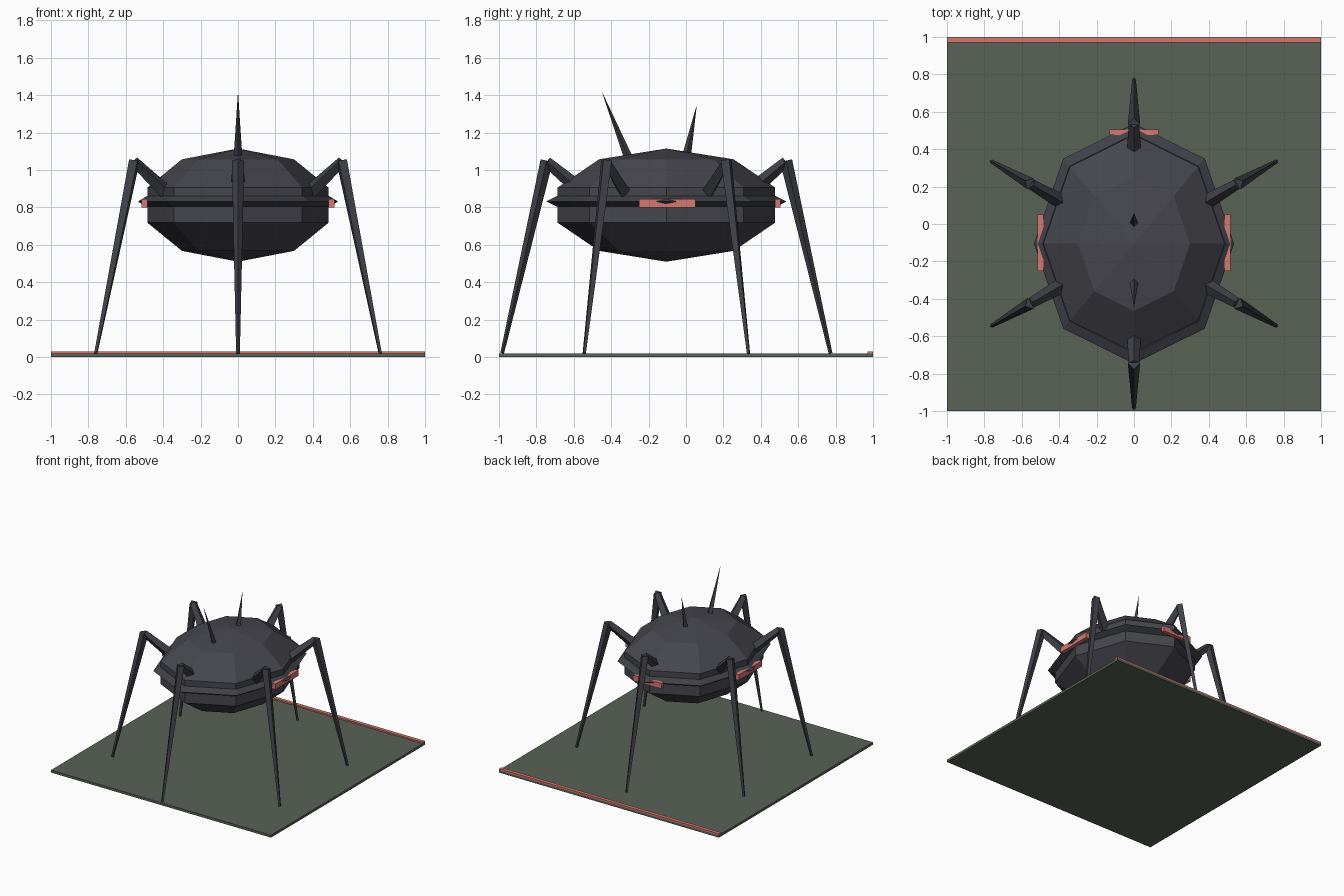
import bpy, bmesh, math
from mathutils import Vector, Matrix

if "Cube" in bpy.data.objects:
    bpy.data.objects.remove(bpy.data.objects["Cube"])


def material(name, rgb):
    m = bpy.data.materials.new(name)
    m.diffuse_color = (*rgb, 1)
    m.use_nodes = True
    m.node_tree.nodes["Principled BSDF"].inputs["Base Color"].default_value = m.diffuse_color
    return m


SHELL = material("charcoal shell", (0.061, 0.061, 0.076))
LIMB = material("dark limb", (0.052, 0.053, 0.066))
RED = material("salmon red", (0.66, 0.19, 0.16))
GREEN = material("moss green", (0.100, 0.122, 0.094))
CY = -0.105  # body centre along y


def finish(name, bm, mat):
    bmesh.ops.recalc_face_normals(bm, faces=bm.faces)
    me = bpy.data.meshes.new(name)
    bm.to_mesh(me)
    bm.free()
    me.materials.append(mat)
    ob = bpy.data.objects.new(name, me)
    bpy.context.collection.objects.link(ob)
    return ob


def box(name, centre, size, mat):
    bm = bmesh.new()
    bmesh.ops.create_cube(bm, size=1,
                          matrix=Matrix.Translation(centre) @ Matrix.Diagonal((*size, 1)))
    return finish(name, bm, mat)


def add_cone(bm, a, b, r1, r2):
    """Four-sided tapered bar from a to b, ridges facing up and sideways."""
    a, b = Vector(a), Vector(b)
    d = b - a
    rot = d.to_track_quat('Z', 'Y').to_matrix().to_4x4()
    bmesh.ops.create_cone(bm, cap_ends=True, segments=4, radius1=r1, radius2=r2,
                          depth=d.length, matrix=Matrix.Translation((a + b) / 2) @ rot)


# Ground plate and its marker strip along the back edge
box("ground_plate", (0, 0, 0.01), (2, 2, 0.02), GREEN)
box("back_edge_strip", (0, 0.985, 0.024), (2, 0.03, 0.014), RED)

# Faceted body shell
bm = bmesh.new()
bmesh.ops.create_uvsphere(bm, u_segments=8, v_segments=5, radius=1,
                          matrix=Matrix.Translation((0, CY, 0.8125))
                          @ Matrix.Diagonal((0.51, 0.612, 0.3025, 1)))
finish("body_shell", bm, SHELL)

# Waist rim with a diamond cross-section
bpy.ops.mesh.primitive_torus_add(major_segments=8, minor_segments=4,
                                 major_radius=0.488, minor_radius=0.047,
                                 location=(0, CY, 0.832))
rim = bpy.context.object
rim.name = "waist_rim"
rim.scale = (1, 1.2, 0.6)
rim.data.materials.append(LIMB)

# Red lights set into the rim: both sides and the back
for side, label in ((-1, "left"), (1, "right")):
    box(label + "_light", (side * 0.499, -0.1, 0.822), (0.032, 0.3, 0.045), RED)
box("back_light", (0, 0.49, 0.822), (0.26, 0.03, 0.045), RED)

# Six legs evenly spread round the body
for i in range(6):
    ang = math.radians(30 + 60 * i)

    def at(r, z):
        return (r * math.cos(ang), CY + r * math.sin(ang), z)

    bm = bmesh.new()
    add_cone(bm, at(0.43, 0.87), at(0.64, 1.045), 0.042, 0.028)
    add_cone(bm, at(0.64, 1.05), at(0.878, 0.02), 0.033, 0.01)
    finish(f"leg_{i + 1}", bm, LIMB)

# Two back spikes
for name, base, tip in (("front_spike", (0, -0.298, 1.04), (0, -0.448, 1.415)),
                        ("rear_spike", (0, 0.0, 1.06), (0, 0.057, 1.345))):
    bm = bmesh.new()
    add_cone(bm, base, tip, 0.025, 0.0005)
    finish(name, bm, LIMB)
